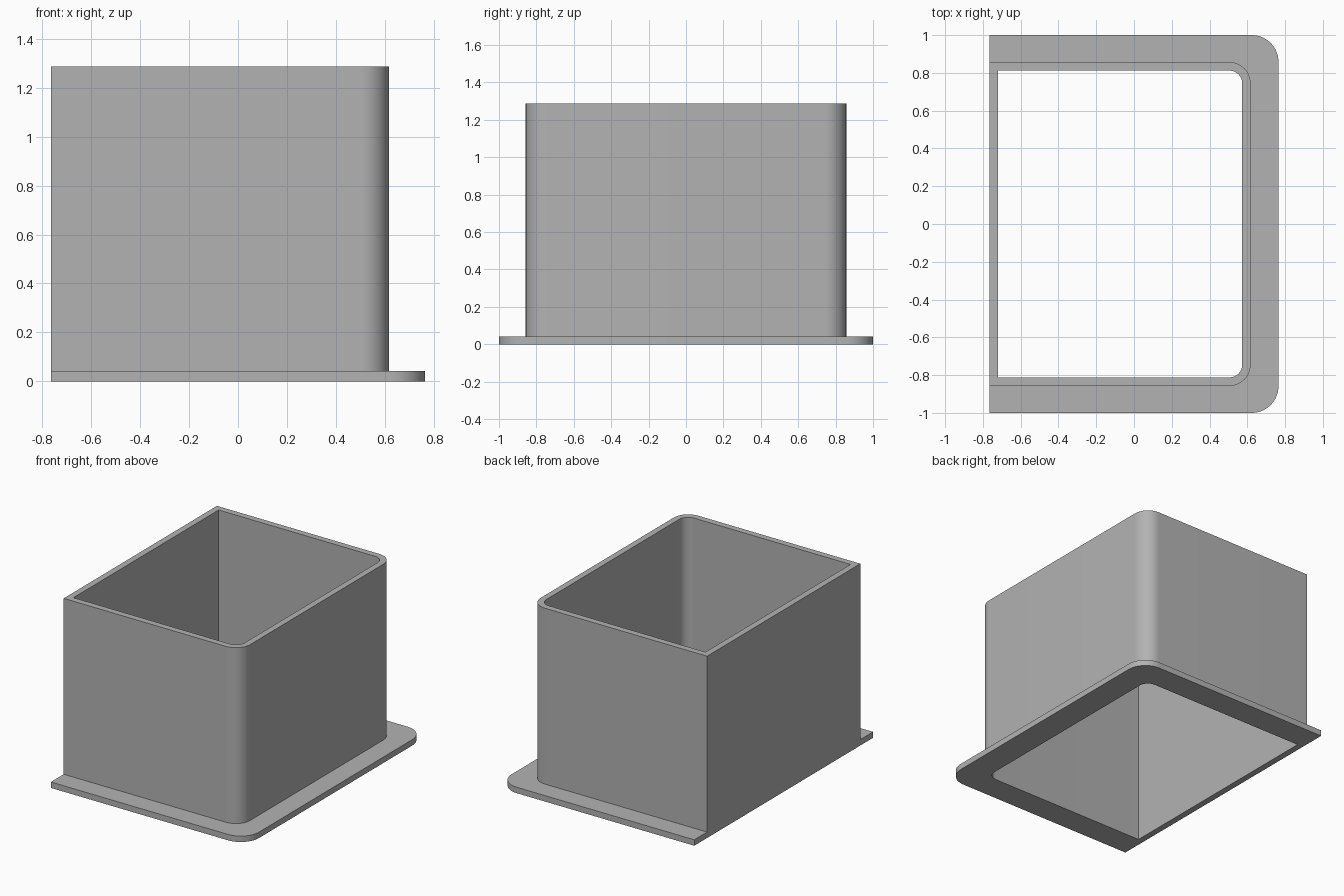
import bpy
import bmesh
from math import sin, cos, pi, radians

cube = bpy.data.objects.get("Cube")
if cube:
    bpy.data.objects.remove(cube, do_unlink=True)

LEFT, BASE, TOP = -0.765, 0.042, 1.287
STEPS = 14

grey = bpy.data.materials.new("plain grey")
grey.use_nodes = True
colour = (0.45, 0.45, 0.45, 1)
grey.diffuse_color = colour
grey.node_tree.nodes["Principled BSDF"].inputs["Base Color"].default_value = colour

bm = bmesh.new()


def ring(x0, x1, hy, r, z):
    """Rectangle outline with square corners at x0 and rounded corners at x1."""
    pts = [(x0, -hy)]
    for side, start in ((-1, -pi / 2), (1, 0)):
        for i in range(STEPS + 1):
            a = start + i * pi / 2 / STEPS
            pts.append((x1 - r + r * cos(a), side * (hy - r) + r * sin(a)))
    pts.append((x0, hy))
    return [bm.verts.new((x, y, z)) for x, y in pts]


# Flange outline, wall outside and wall inside
flange = (LEFT, 0.765, 1.0, 0.142)
outer = (LEFT, 0.617, 0.857, 0.112)
inner = (LEFT + 0.045, 0.573, 0.812, 0.068)
rings = [ring(*flange, 0), ring(*flange, BASE), ring(*outer, BASE),
         ring(*outer, TOP), ring(*inner, TOP), ring(*inner, 0)]

# Skin between neighbouring outlines, ending back at the first
for k, a in enumerate(rings):
    b = rings[(k + 1) % len(rings)]
    n = len(a)
    for i in range(n):
        j = (i + 1) % n
        if j == 0 and k < 2:
            continue
        bm.faces.new((a[i], a[j], b[j], b[i]))

# Flush end of the flange, sharing its top edge with the wall
low, high, wall = rings[:3]
bm.faces.new((low[-1], low[0], high[0], wall[0], wall[-1], high[-1]))
bmesh.ops.recalc_face_normals(bm, faces=bm.faces)

mesh = bpy.data.meshes.new("flanged_duct")
bm.to_mesh(mesh)
bm.free()
mesh.materials.append(grey)
duct = bpy.data.objects.new("flanged_duct", mesh)
bpy.context.collection.objects.link(duct)

bpy.ops.object.select_all(action="DESELECT")
duct.select_set(True)
bpy.context.view_layer.objects.active = duct
bpy.ops.object.shade_smooth_by_angle(angle=radians(30))
